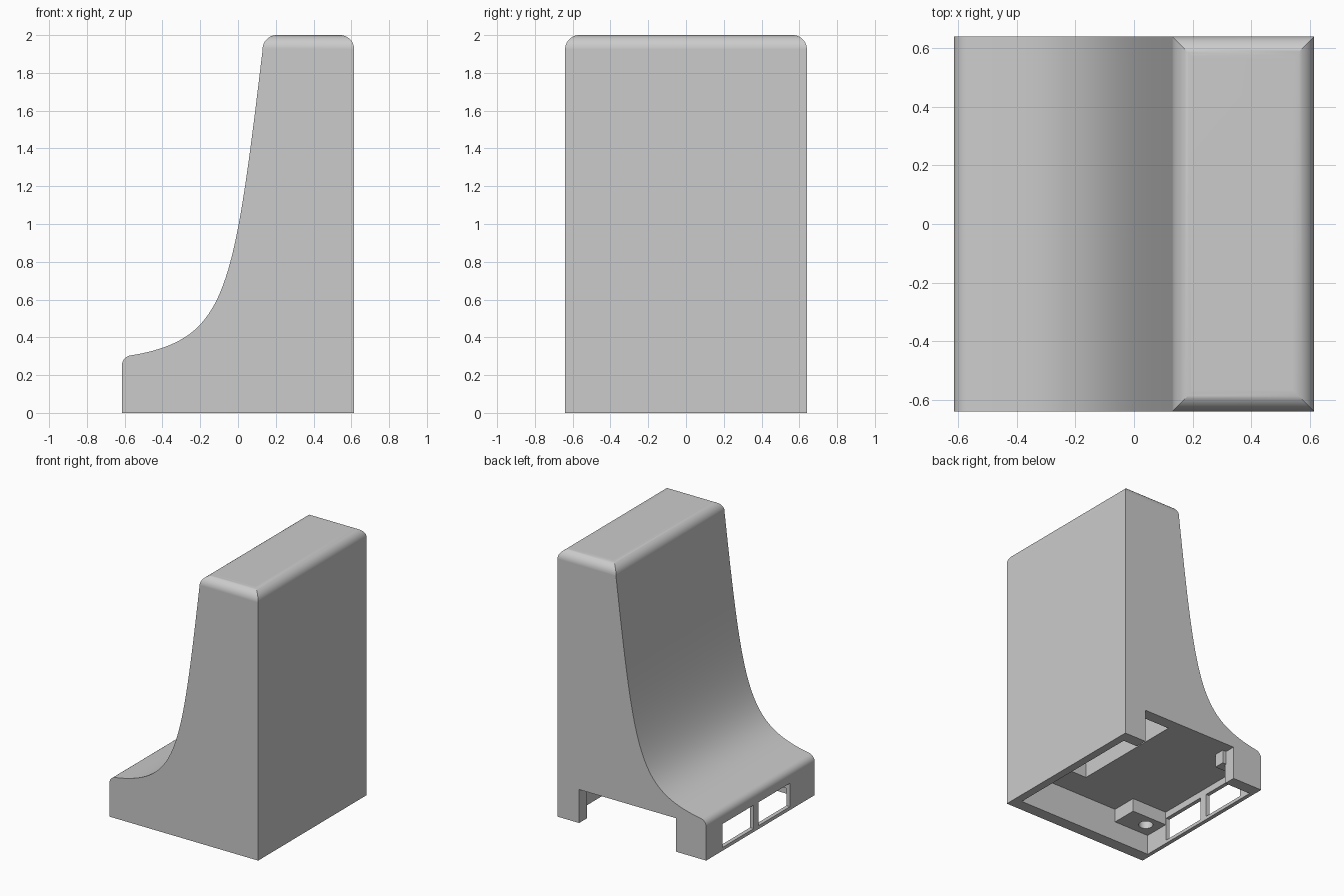
import bpy, bmesh, math
from mathutils import Vector
from mathutils.geometry import interpolate_bezier

if "Cube" in bpy.data.objects:
    bpy.data.objects.remove(bpy.data.objects["Cube"])

grey = bpy.data.materials.new("plain_grey")
grey.use_nodes = True
COLOUR = (0.6, 0.6, 0.6, 1)
grey.diffuse_color = COLOUR
grey.node_tree.nodes["Principled BSDF"].inputs["Base Color"].default_value = COLOUR


def make_object(name, bm):
    bmesh.ops.recalc_face_normals(bm, faces=bm.faces)
    mesh = bpy.data.meshes.new(name)
    bm.to_mesh(mesh)
    bm.free()
    mesh.materials.append(grey)
    obj = bpy.data.objects.new(name, mesh)
    bpy.context.collection.objects.link(obj)
    return obj


def prism(name, points, direction):
    """Closed outline pushed along a direction."""
    bm = bmesh.new()
    face = bm.faces.new([bm.verts.new(p) for p in points])
    geom = bmesh.ops.extrude_face_region(bm, geom=[face])["geom"]
    verts = [g for g in geom if isinstance(g, bmesh.types.BMVert)]
    bmesh.ops.translate(bm, verts=verts, vec=direction)
    return make_object(name, bm)


def box(name, x0, x1, y0, y1, z0, z1):
    outline = [(x0, y0, z0), (x1, y0, z0), (x1, y1, z0), (x0, y1, z0)]
    return prism(name, outline, (0, 0, z1 - z0))


def arc(cx, cz, rx, rz, start, end, steps=10):
    angles = [math.radians(start + (end - start) * i / steps) for i in range(steps + 1)]
    return [(cx + rx * math.cos(a), cz + rz * math.sin(a)) for a in angles]


def combine(target, cutter, operation="DIFFERENCE"):
    mod = target.modifiers.new("cut", "BOOLEAN")
    mod.operation = operation
    mod.solver = "EXACT"
    mod.object = cutter
    bpy.context.view_layer.objects.active = target
    bpy.ops.object.modifier_apply(modifier=mod.name)
    bpy.data.objects.remove(cutter)


W, D, H, R = 0.615, 0.64, 2.0, 0.075

# Swept body: low lip, concave slope, rounded top
slope = interpolate_bezier(Vector((-0.56, 0.305)), Vector((-0.06, 0.395)),
                           Vector((-0.026, 0.62)), Vector((0.13, 1.92)), 40)
profile = [(W, 0), (-W, 0)]
profile += arc(-0.56, 0.25, 0.055, 0.055, 180, 100, 8)
profile += [tuple(p) for p in slope[1:]]
profile += arc(0.205, H - R, R, R, 172, 90)
profile += arc(W - R, H - R, R, R, 90, 0)
body = prism("stand_body", [(x, -D, z) for x, z in profile], (0, 2 * D, 0))

# Round the top along the other two sides
ends = [(D, -1), (-D, -1)]
ends += arc(-D + R, H - R, R, R, 180, 90) + arc(D - R, H - R, R, R, 90, 0)
rounder = prism("side_rounder", [(-1, y, z) for y, z in ends], (2, 0, 0))
combine(body, rounder, "INTERSECT")

# Underside pocket, deeper rear slot, side opening, two lip windows
for cut in [
    ("pocket", -0.585, 0.555, -0.55, 0.55, -0.1, 0.25),
    ("rear_slot", 0.15, 0.555, -0.34, 0.55, 0.2, 0.5),
    ("side_opening", -0.365, 0.435, 0.5, 0.8, -0.1, 0.25),
    ("window_a", -0.8, -0.5, -0.35, 0.02, 0.025, 0.2),
    ("window_b", -0.8, -0.5, 0.08, 0.45, 0.025, 0.2),
]:
    combine(body, box(*cut))

# Mounting blocks inside the lip corners, one with a screw hole
screw_block = box("screw_block", -0.595, -0.29, -0.56, -0.355, 0.15, 0.26)
hole = [(x, y, 0.1) for x, y in arc(-0.48, -0.445, 0.05, 0.05, 0, 345, 23)]
combine(screw_block, prism("screw_hole", hole, (0, 0, 0.145)))
corner_block = box("corner_block", -0.595, -0.335, 0.48, 0.56, 0.15, 0.26)

# Smooth curves, crisp edges
for obj in (body, screw_block, corner_block):
    bpy.ops.object.select_all(action="DESELECT")
    obj.select_set(True)
    bpy.context.view_layer.objects.active = obj
    bpy.ops.object.shade_smooth_by_angle(angle=math.radians(30))
weighted = body.modifiers.new("even_shading", "WEIGHTED_NORMAL")
weighted.keep_sharp = True
